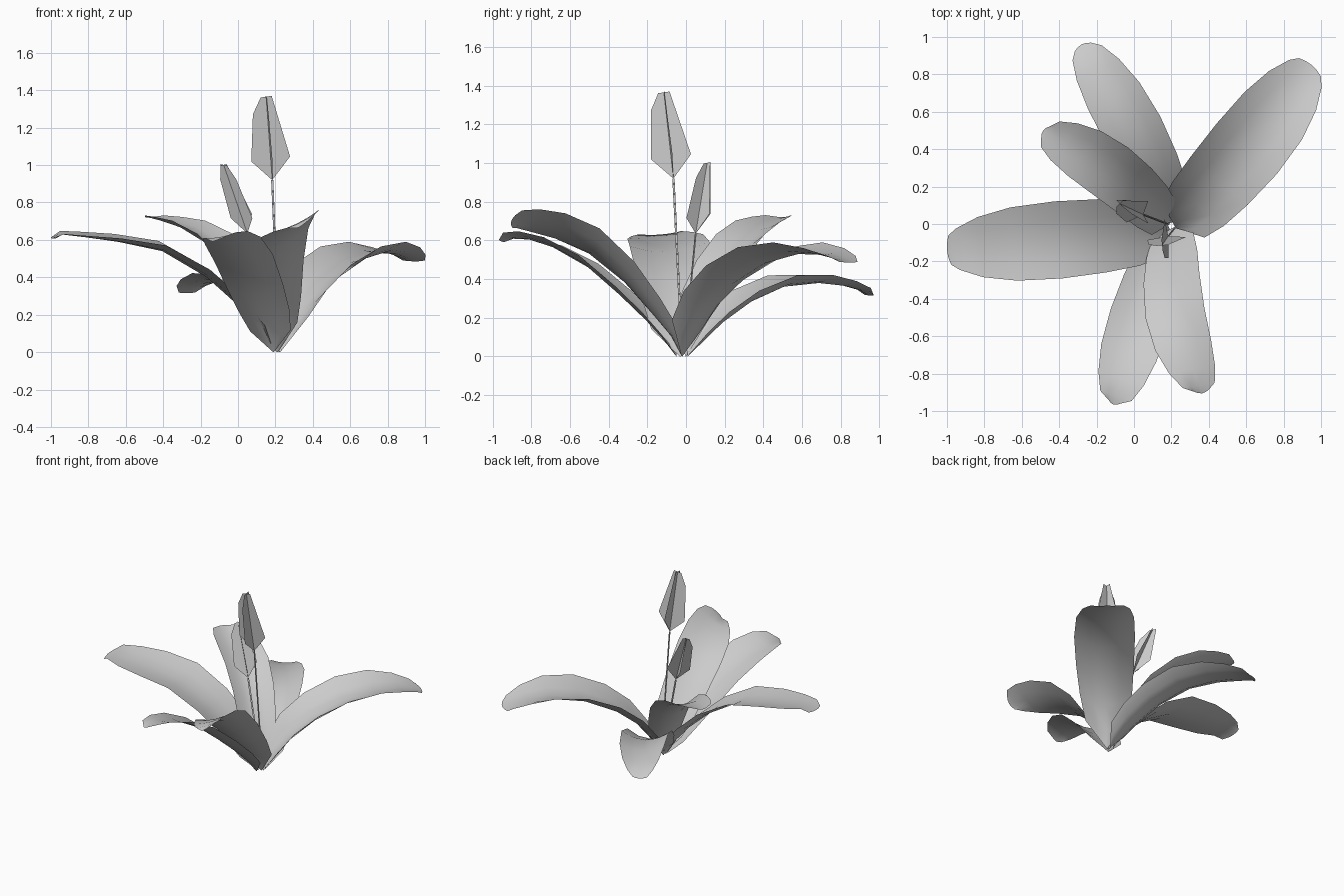
import bpy, math
from mathutils import Vector

if "Cube" in bpy.data.objects:
    bpy.data.objects.remove(bpy.data.objects["Cube"])


def make(name, verts, faces, smooth=False):
    me = bpy.data.meshes.new(name)
    me.from_pydata([tuple(v) for v in verts], [], faces)
    me.update()
    ob = bpy.data.objects.new(name, me)
    bpy.context.collection.objects.link(ob)
    if smooth:
        for p in me.polygons:
            p.use_smooth = True
    return ob


# Shared leaf stations: distance along, relative width, cupping and tilt of the edges
S = [0, .05, .15, .3, .5, .7, .85, .95, 1]
W = [.04, .7, .86, .95, 1, .95, .78, .54]
CUP = [.01, .09, .1, .1, .085, .06, .035, .02, .005]
TILT = [0, .2, .5, .8, 1, 1, .9, .7, .5]


def leaf(name, base, tip, half, bend, tipw, cup, tilt, zs):
    b, t = Vector(base), Vector(tip)
    d = t - b
    side = Vector((d.y, -d.x)).normalized()
    us = [-1, -.5, 0, .5, 1]
    verts, faces = [], []
    for i, s in enumerate(S):
        c = b + d * s + side * bend * math.sin(math.pi * s)
        w = half * (W + [tipw])[i]
        for u in us:
            p = c + side * w * u
            # the end row is rounded back at its corners
            if i == len(S) - 1:
                p -= d.normalized() * .015 * u * u
            verts.append((p.x, p.y, zs[i] + cup * CUP[i] * u * u + tilt * TILT[i] * u))
    n = len(us)
    for i in range(len(S) - 1):
        for j in range(n - 1):
            a = i * n + j
            faces.append((a, a + 1, a + n + 1, a + n))
    return make(name, verts, faces, True)


# Six arching leaves
leaf("leaf_back_right", (.225, -.02), (.95, .85), .21, .02, .36, 1.0, 0,
     [0, .1, .24, .37, .48, .53, .525, .5, .485])
leaf("leaf_back", (.22, .01), (-.28, .96), .163, .03, .3, .7, 0,
     [0, .06, .16, .27, .36, .38, .365, .34, .315])
leaf("leaf_back_left", (.19, .0), (-.485, .5), .157, .04, .25, .8, 0,
     [0, .12, .26, .42, .565, .655, .695, .715, .72])
leaf("leaf_left", (.19, -.03), (-1, -.14), .207, 0, .38, .5, .012,
     [0, .1, .24, .4, .54, .59, .615, .63, .61])
leaf("leaf_front_left", (.19, -.05), (-.11, -.965), .163, .01, .2, .5, -.022,
     [0, .07, .17, .3, .46, .565, .61, .615, .6])
leaf("leaf_front_right", (.21, -.02), (.365, -.905), .16, .07, .25, .5, -.065,
     [0, .1, .22, .39, .555, .645, .685, .7, .695])


def card(verts, faces, pts):
    k = len(verts)
    verts.extend(pts)
    faces.append(tuple(range(k, k + len(pts))))


# Bud outline: (sideways, height fraction)
BUD = [(0, 0), (.105, .28), (.03, 1), (-.03, .98), (-.078, .78), (-.105, .22)]


def flower(name, root, neck, top, turn, scale):
    root, neck, top = Vector(root), Vector(neck), Vector(top)
    sv, sf, bv, bf = [], [], [], []
    for k in range(2):
        a = turn + k * math.pi / 2
        h = Vector((math.cos(a), math.sin(a), 0))
        card(sv, sf, [root - h * .006, root + h * .006, neck + h * .006, neck - h * .006])
        card(bv, bf, [neck + (top - neck) * t + h * x * scale for x, t in BUD])
    make(name + "_stem", sv, sf)
    make(name + "_bud", bv, bf)


# Two flower stalks with crossed-card buds
flower("tall_flower", (.22, -.02, .02), (.183, -.065, .92), (.15, -.115, 1.37), math.radians(5), 1)
flower("short_flower", (.18, 0, .1), (.05, .05, .635), (-.078, .11, 1.005), math.radians(42), .78)
